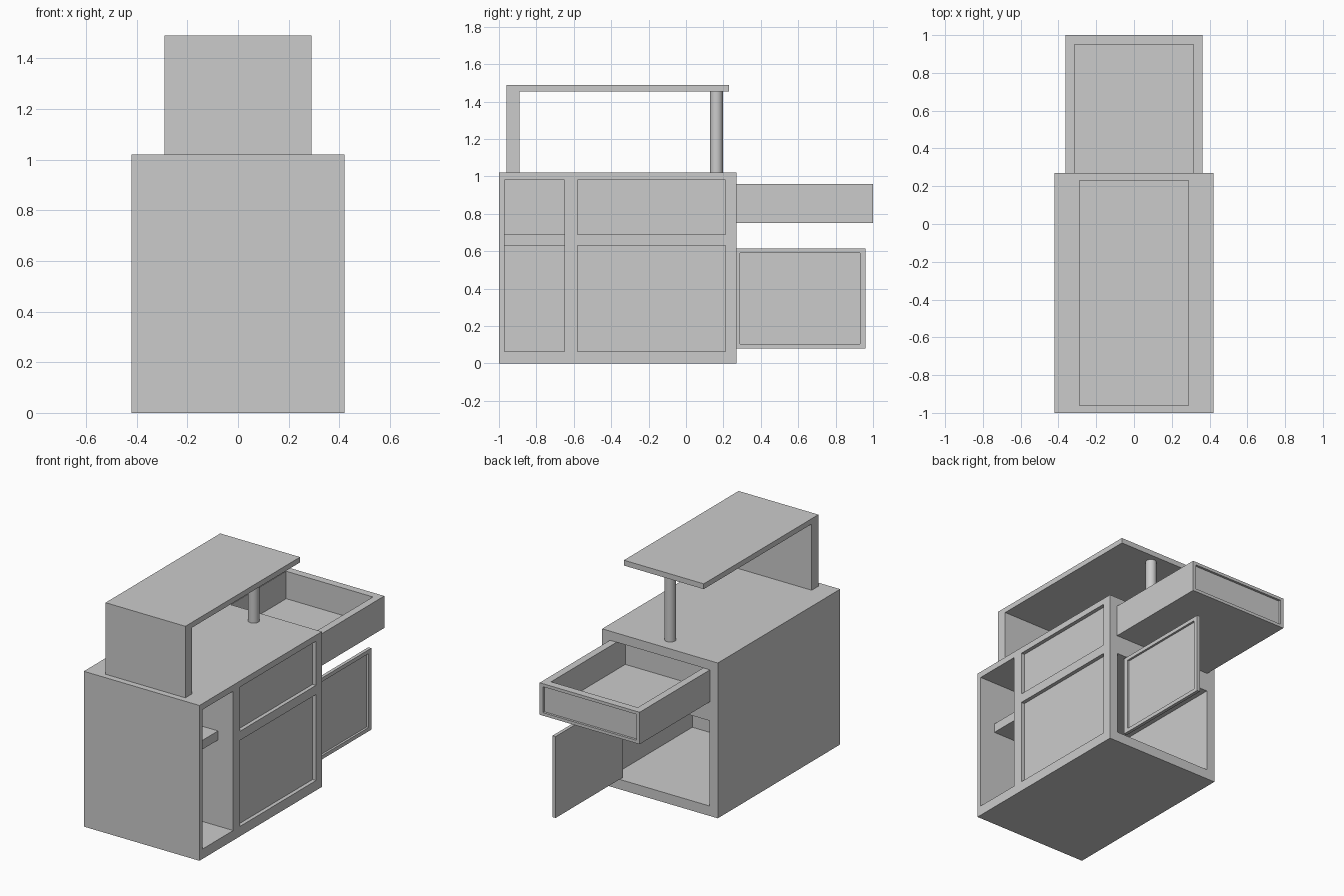
import bpy, bmesh

if "Cube" in bpy.data.objects:
    bpy.data.objects.remove(bpy.data.objects["Cube"])


def new_object(name, bm):
    bmesh.ops.recalc_face_normals(bm, faces=bm.faces)
    me = bpy.data.meshes.new(name)
    bm.to_mesh(me)
    bm.free()
    ob = bpy.data.objects.new(name, me)
    bpy.context.collection.objects.link(ob)
    return ob


def box(name, x, y, z):
    """Box from (min, max) ranges."""
    bm = bmesh.new()
    bmesh.ops.create_cube(bm, size=1)
    for v in bm.verts:
        v.co = [r[0] if c < 0 else r[1] for c, r in zip(v.co, (x, y, z))]
    return new_object(name, bm)


def carve(ob, cuts):
    """Subtract a list of boxes and bake the result."""
    cutters = []
    for c in cuts:
        cutter = box("cutter", *c)
        cutter.hide_render = True
        m = ob.modifiers.new("cut", 'BOOLEAN')
        m.operation, m.solver, m.object = 'DIFFERENCE', 'EXACT', cutter
        cutters.append(cutter)
    bpy.context.view_layer.update()
    dg = bpy.context.evaluated_depsgraph_get()
    me = bpy.data.meshes.new_from_object(ob.evaluated_get(dg))
    ob.modifiers.clear()
    ob.data = me
    for c in cutters:
        bpy.data.objects.remove(c)


# Cabinet body: side niche, cupboard, drawer pocket, two recessed side panels
body = box("cabinet_body", (-.42, .42), (-1, .27), (0, 1.02))
carve(body, [
    ((-.36, .5), (-.97, -.65), (.065, .98)),
    ((-.36, .36), (-.58, .4), (.065, .625)),
    ((-.36, .36), (.13, .4), (.75, .96)),
    ((.395, .5), (-.58, .21), (.065, .63)),
    ((.395, .5), (-.58, .21), (.69, .98)),
])

# Shelf in the side niche
box("niche_shelf", (-.36, .31), (-.97, -.65), (.63, .69))

# Pulled-out drawer with a recessed front
drawer = box("drawer", (-.363, .363), (.13, 1), (.75, .96))
carve(drawer, [
    ((-.315, .315), (.18, .95), (.78, 1.1)),
    ((-.34, .34), (.985, 1.1), (.77, .94)),
])

# Open cupboard door with a recessed outer panel
door = box("cupboard_door", (.275, .297), (.26, .96), (.08, .615))
carve(door, [((.283, .4), (.29, .93), (.105, .59))])

# Raised counter: L-shaped profile swept across the width
profile = [(-.96, 1.02), (-.89, 1.02), (-.89, 1.455), (.23, 1.455), (.23, 1.49), (-.96, 1.49)]
bm = bmesh.new()
face = bm.faces.new([bm.verts.new((-.29, y, z)) for y, z in profile])
ext = bmesh.ops.extrude_face_region(bm, geom=[face])
bmesh.ops.translate(bm, vec=(.58, 0, 0),
                    verts=[g for g in ext["geom"] if isinstance(g, bmesh.types.BMVert)])
new_object("raised_counter", bm)

# Round post under the counter
bpy.ops.mesh.primitive_cylinder_add(vertices=32, radius=.034, depth=.435, location=(0, .163, 1.2375))
bpy.context.object.name = "counter_post"
bpy.ops.object.shade_smooth_by_angle()
